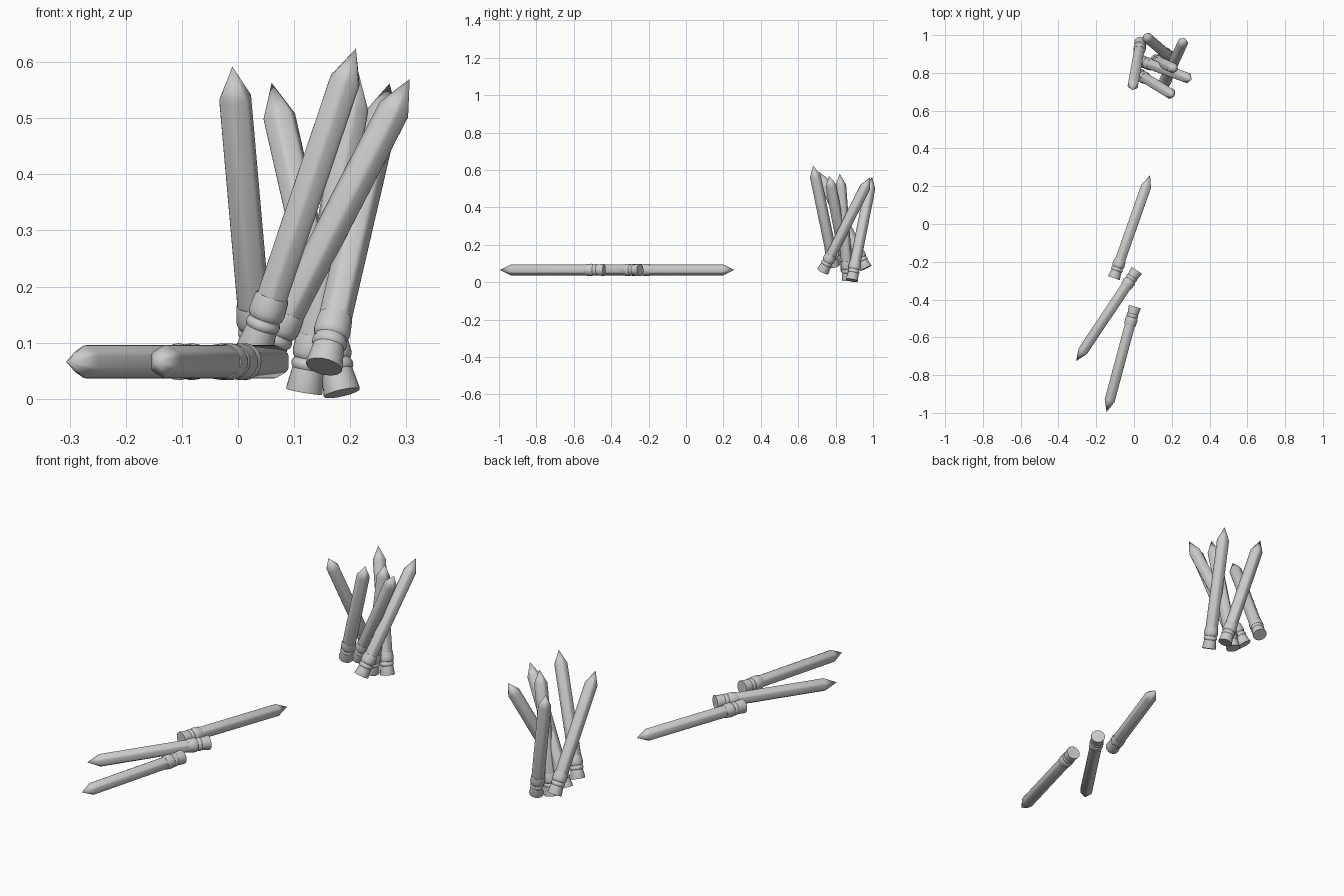
import bpy, bmesh, math
from mathutils import Vector, Matrix

if "Cube" in bpy.data.objects:
    bpy.data.objects.remove(bpy.data.objects["Cube"])

LENGTH = 0.577


def make_object(name, rings, cap_end, matrix):
    """Join equally sized rings of points into a closed skin."""
    bm = bmesh.new()
    loops = [[bm.verts.new(p) for p in ring] for ring in rings]
    n = len(loops[0])
    for a, b in zip(loops, loops[1:]):
        for i in range(n):
            j = (i + 1) % n
            bm.faces.new((a[i], a[j], b[j], b[i]))
    bm.faces.new(loops[0][::-1])
    if cap_end:
        bm.faces.new(loops[-1])
    else:
        tip = bm.verts.new((0, 0, LENGTH))
        for i in range(n):
            bm.faces.new((loops[-1][i], loops[-1][(i + 1) % n], tip))
    bmesh.ops.recalc_face_normals(bm, faces=bm.faces)
    mesh = bpy.data.meshes.new(name)
    bm.to_mesh(mesh)
    bm.free()
    obj = bpy.data.objects.new(name, mesh)
    bpy.context.collection.objects.link(obj)
    obj.matrix_world = matrix
    bpy.ops.object.select_all(action='DESELECT')
    obj.select_set(True)
    bpy.context.view_layer.objects.active = obj
    bpy.ops.object.shade_smooth_by_angle(angle=math.radians(35))
    return obj


def round_ring(r, z, n=20):
    return [(r * math.cos(2 * math.pi * i / n), r * math.sin(2 * math.pi * i / n), z)
            for i in range(n)]


def hex_ring(r, z):
    # hexagon with softened corners
    pts = []
    for k in range(6):
        for d, s in ((-9, 0.985), (0, 1.0), (9, 0.985)):
            a = math.radians(60 * k + d)
            pts.append((s * r * math.cos(a), s * r * math.sin(a), z))
    return pts


def pencil(name, base, tip):
    base, tip = Vector(base), Vector(tip)
    z = (tip - base).normalized()
    # one corner of the hexagon points up
    x = (Vector((0, 0, 1)) - z * z.z).normalized()
    y = z.cross(x)
    m = Matrix((x, y, z)).transposed().to_4x4()
    m.translation = tip - z * LENGTH
    # hexagonal shaft with sharpened point
    make_object(name + "_shaft",
                [hex_ring(0.0295, 0.095), hex_ring(0.0295, LENGTH - 0.062)], False, m)
    # eraser
    make_object(name + "_eraser",
                [round_ring(r, h) for r, h in ((0.0325, 0), (0.033, 0.003), (0.028, 0.042))],
                True, m)
    # ribbed metal ferrule
    profile = ((0.0275, 0.040), (0.0305, 0.044), (0.0315, 0.049), (0.0305, 0.054),
               (0.0285, 0.057), (0.0285, 0.060), (0.0315, 0.064), (0.033, 0.071),
               (0.0325, 0.082), (0.031, 0.098), (0.0295, 0.103))
    make_object(name + "_ferrule", [round_ring(r, h) for r, h in profile], True, m)


# loose pencils lying flat
LYING = [((-0.108, -0.29), (0.085, 0.258)),
         ((0.015, -0.245), (-0.306, -0.725)),
         ((0.005, -0.435), (-0.145, -0.995))]
for i, (b, t) in enumerate(LYING):
    pencil(f"lying_pencil_{i + 1}", (*b, 0.066), (*t, 0.066))

# bundle of leaning pencils
LEANING = [((0.035, 0.96, 0.08), (-0.01, 0.71, 0.592)),
           ((0.185, 0.887, 0.012), (0.06, 0.995, 0.563)),
           ((0.155, 0.735, 0.065), (0.27, 0.985, 0.562)),
           ((0.045, 0.86, 0.065), (0.306, 0.765, 0.57)),
           ((0.03, 0.79, 0.09), (0.21, 0.68, 0.624)),
           ((0.12, 0.865, 0.025), (0.215, 0.822, 0.58))]
for i, (b, t) in enumerate(LEANING):
    pencil(f"leaning_pencil_{i + 1}", b, t)
